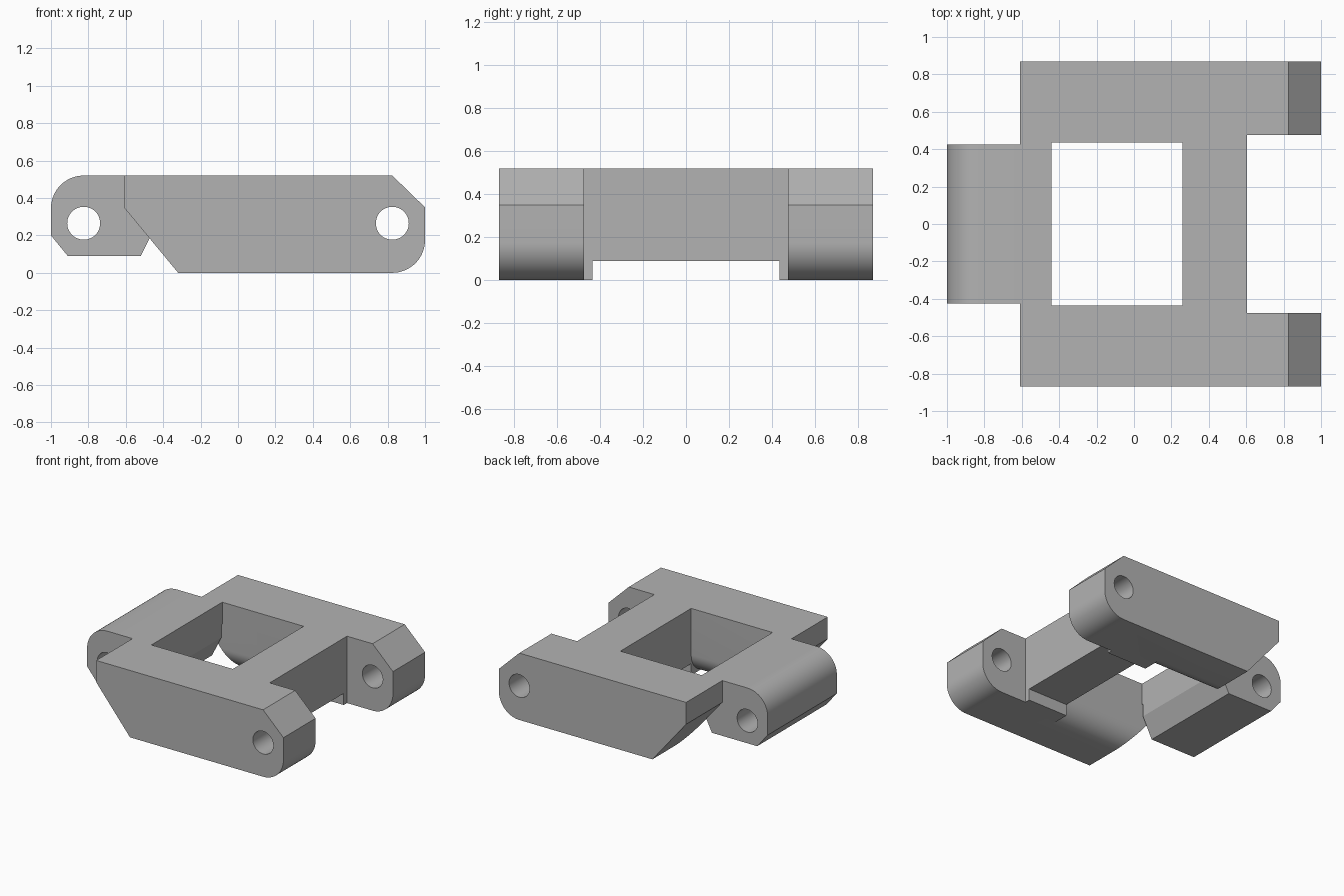
import bpy, bmesh
from math import sin, cos, radians
from mathutils import Vector

cube = bpy.data.objects.get("Cube")
if cube:
    bpy.data.objects.remove(cube, do_unlink=True)

TOP = 0.52
PIN_X, PIN_Z, PIN_R = 0.825, 0.265, 0.088
ROUND = 0.175

grey = bpy.data.materials.new("plain grey")
grey.use_nodes = True
colour = (0.45, 0.45, 0.45, 1)
grey.diffuse_color = colour
grey.node_tree.nodes["Principled BSDF"].inputs["Base Color"].default_value = colour


def arc(cx, cz, r, start, end, steps=16):
    angles = [radians(start + (end - start) * i / steps) for i in range(steps + 1)]
    return [(cx + r * cos(a), cz + r * sin(a)) for a in angles]


def prism(name, profile, lo, hi, axis="y"):
    """Extrude an outline along y (outline in x, z) or along x (outline in y, z)."""
    bm = bmesh.new()
    place = (lambda p: (p[0], lo, p[1])) if axis == "y" else (lambda p: (lo, p[0], p[1]))
    face = bm.faces.new([bm.verts.new(place(p)) for p in profile])
    out = bmesh.ops.extrude_face_region(bm, geom=[face])
    shift = Vector((0, hi - lo, 0) if axis == "y" else (hi - lo, 0, 0))
    bmesh.ops.translate(bm, vec=shift, verts=[v for v in out["geom"] if isinstance(v, bmesh.types.BMVert)])
    bmesh.ops.recalc_face_normals(bm, faces=bm.faces)
    mesh = bpy.data.meshes.new(name)
    bm.to_mesh(mesh)
    bm.free()
    mesh.materials.append(grey)
    obj = bpy.data.objects.new(name, mesh)
    bpy.context.collection.objects.link(obj)
    return obj


def box(name, x0, x1, z0, z1, half):
    return prism(name, [(x0, z0), (x1, z0), (x1, z1), (x0, z1)], -half, half)


def combine(target, tool, operation):
    """Apply a boolean and remove the tool."""
    mod = target.modifiers.new(operation, "BOOLEAN")
    mod.operation, mod.object, mod.solver = operation, tool, "EXACT"
    bpy.context.view_layer.objects.active = target
    bpy.ops.object.modifier_apply(modifier=mod.name)
    bpy.data.objects.remove(tool, do_unlink=True)


# Side plates: sloped at one end, rounded and chamfered at the other
plate = [(-0.61, TOP), (-0.61, 0.35), (-0.32, 0)]
plate += arc(PIN_X, ROUND, ROUND, -90, 0) + [(1, 0.35), (PIN_X, TOP)]
body = prism("chain_link_body", plate, 0.435, 0.87)
combine(body, prism("second_plate", plate, -0.87, -0.435), "UNION")

# Knuckle that carries the single pin hole
knuckle = arc(-PIN_X, TOP - ROUND, ROUND, 90, 180)
knuckle += [(-1, 0.2), (-0.91, 0.09), (-0.52, 0.09), (-0.44, 0.25), (-0.44, TOP)]
combine(body, prism("knuckle", knuckle, -0.425, 0.425), "UNION")

# Bars joining the plates at both ends of the window
combine(body, box("knuckle_root", -0.61, -0.44, 0.35, TOP, 0.5), "UNION")
combine(body, box("crossbar", 0.26, 0.605, 0.09, TOP, 0.5), "UNION")

# Wider gap between the fork arms
combine(body, box("fork_gap", 0.605, 1.1, -0.1, 0.7, 0.475), "DIFFERENCE")

# Rounded inner lower edges of the plates beside the window
r = 0.16
for side in (1, -1):
    edge = [(0.43, -0.05), (0.435 + r, -0.05)] + arc(0.435 + r, r, r, 270, 180) + [(0.43, r)]
    edge = [(side * y, z) for y, z in edge]
    combine(body, prism("edge_round", edge, -0.7, 0.26, "x"), "DIFFERENCE")

# Pin holes
for x in (-PIN_X, PIN_X):
    combine(body, prism("pin_hole", arc(x, PIN_Z, PIN_R, 0, 352.5, 47), -1, 1), "DIFFERENCE")

bpy.ops.object.select_all(action="DESELECT")
body.select_set(True)
bpy.context.view_layer.objects.active = body
bpy.ops.object.shade_smooth_by_angle(angle=radians(25))
